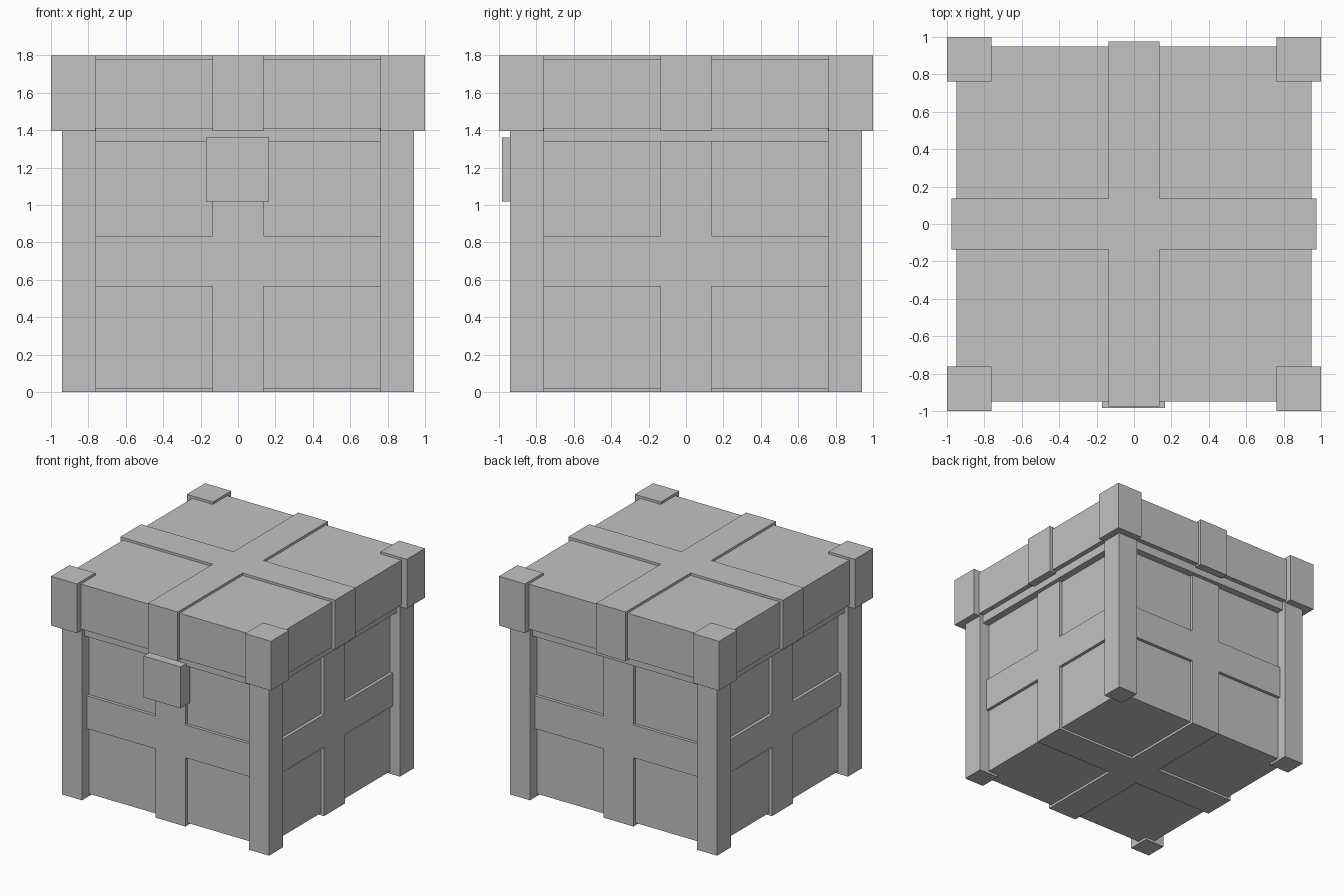
import bpy
from mathutils import Vector

cube = bpy.data.objects.get("Cube")
if cube:
    bpy.data.objects.remove(cube, do_unlink=True)

grey = bpy.data.materials.new("plain grey")
grey.use_nodes = True
COLOUR = (0.54, 0.54, 0.54, 1)
grey.diffuse_color = COLOUR
grey.node_tree.nodes["Principled BSDF"].inputs["Base Color"].default_value = COLOUR


def box(name, low, high):
    """Flat-sided box between two opposite corners."""
    low, high = Vector(low), Vector(high)
    bpy.ops.mesh.primitive_cube_add(size=1, location=(low + high) / 2)
    obj = bpy.context.object
    obj.name = name
    obj.scale = high - low
    bpy.ops.object.transform_apply(location=False, rotation=False, scale=True)
    obj.data.materials.append(grey)
    return obj


def block(name, half, bottom, top):
    """Square block centred on the vertical axis."""
    return box(name, (-half, -half, bottom), (half, half, top))


def corners(name, inner, outer, bottom, top):
    """Four matching corner blocks."""
    for sx, side in ((-1, "right"), (1, "left")):
        for sy, end in ((-1, "front"), (1, "back")):
            xs = sorted((sx * inner, sx * outer))
            ys = sorted((sy * inner, sy * outer))
            box(f"{end}_{side}_{name}", (xs[0], ys[0], bottom), (xs[1], ys[1], top))


def cross_straps(name, half, bottom, top):
    """A strap from front to back and an arm to each side."""
    w = STRAP
    box(f"{name}_long_strap", (-w, -half, bottom), (w, half, top))
    box(f"{name}_left_strap", (w, -w, bottom), (half, w, top))
    box(f"{name}_right_strap", (-half, -w, bottom), (-w, w, top))


STRAP = 0.135

# Chest body, its straps and posts
block("body", 0.85, 0.02, 1.38)
cross_straps("body", 0.876, 0, 1.36)
block("body_belt", 0.876, 0.565, 0.835)
block("body_rim", 0.91, 1.34, 1.41)
corners("post", 0.76, 0.94, 0, 1.41)

# Lid with straps and corner caps
block("lid", 0.95, 1.41, 1.78)
cross_straps("lid", 0.975, 1.395, 1.8)
corners("lid_cap", 0.763, 1, 1.395, 1.8)

# Latch on the front
box("latch", (-0.17, -0.983, 1.02), (0.167, -0.86, 1.36))
